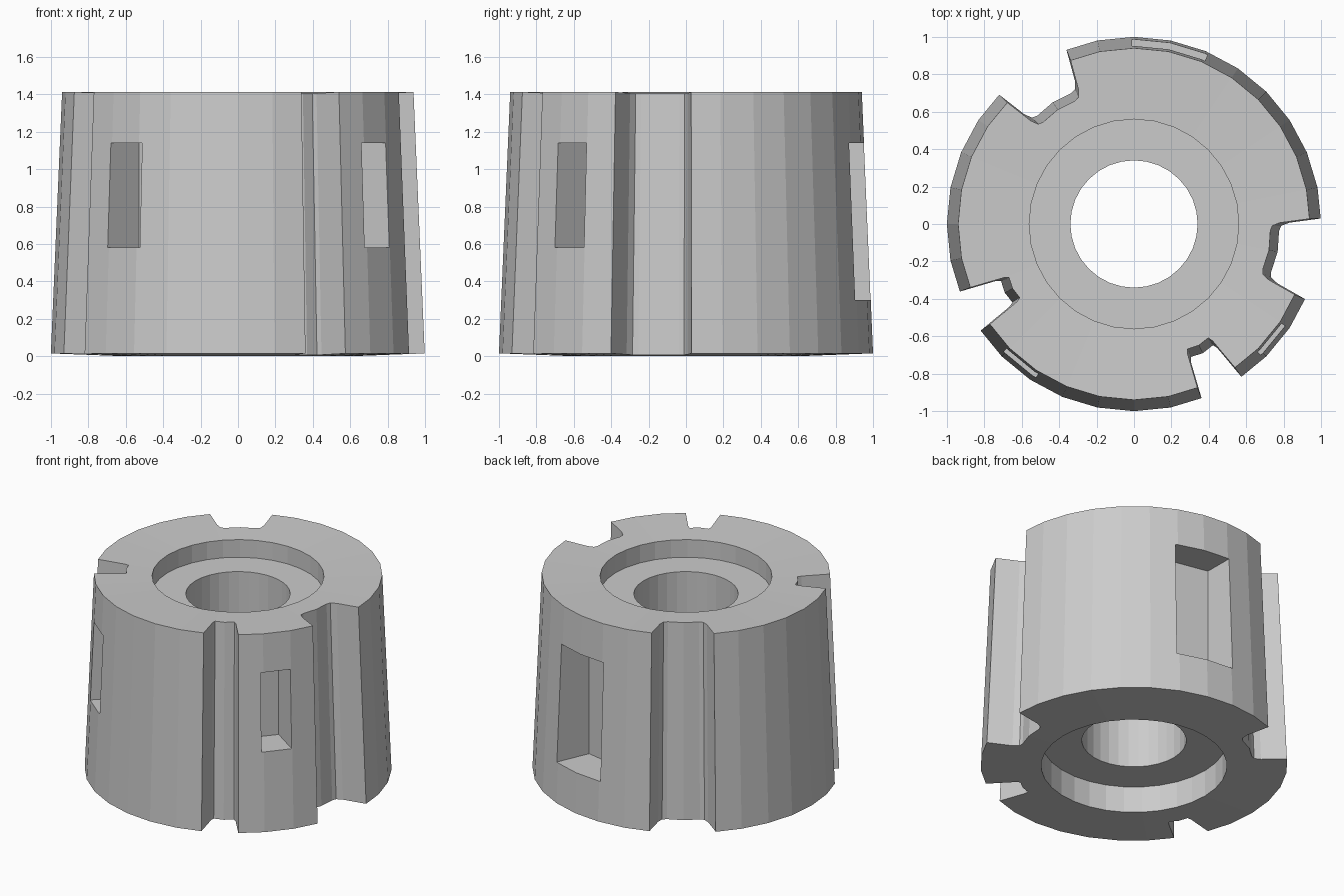
import bpy, bmesh
from math import sin, cos, pi, radians

if "Cube" in bpy.data.objects:
    bpy.data.objects.remove(bpy.data.objects["Cube"])

STEP = 360 / 32          # the body is a 32-sided tapered drum
TAPER = 0.94             # top outline relative to the bottom one


def facet(r, a):
    """Radius at angle a of a 32-gon with corner radius r."""
    return r * cos(pi / 32) / cos(radians(a % STEP - STEP / 2))


# Side slots: start angle, end angle, (inset angle, radius) of one wall and its corner
WIDE = [(0, 1.0), (1.2, 0.83), (2.4, 0.787), (4.5, 0.776)]
NARROW = [(0, 1.0), (1.2, 0.80), (2.0, 0.773)]
SLOTS = [(-23.7, 1.7, WIDE), (111.2, 136.2, WIDE),
         (201.2, 214.8, NARROW), (291.2, 305.1, NARROW)]


def outline():
    pts = []
    for i in range(32):
        a = i * STEP
        if not any(s - 0.5 < a + k < e + 0.5 for s, e, _ in SLOTS for k in (0, -360)):
            pts.append((a, 1.0))
    for s, e, wall in SLOTS:
        for d, r in wall:
            r = facet(1.0, s) if d == 0 else r
            pts += [(s + d, r), (e - d, r)]
        pts.append(((s + e) / 2, 0.782))
    return sorted((a % 360, r) for a, r in pts)


def make_object(name, bm):
    bmesh.ops.recalc_face_normals(bm, faces=bm.faces)
    mesh = bpy.data.meshes.new(name)
    bm.to_mesh(mesh)
    bm.free()
    ob = bpy.data.objects.new(name, mesh)
    bpy.context.collection.objects.link(ob)
    return ob


def loft(bm, rings):
    """Join closed rings of points, the last one back to the first."""
    vs = [[bm.verts.new(p) for p in ring] for ring in rings]
    n = len(vs[0])
    for k in range(len(vs)):
        a, b = vs[k], vs[(k + 1) % len(vs)]
        for i in range(n):
            j = (i + 1) % n
            bm.faces.new((a[i], a[j], b[j], b[i]))


def polar(r, a, z):
    return (r * cos(radians(a)), r * sin(radians(a)), z)


# Drum body: bore, lower recess, slotted outside, upper recess
shape = outline()


def circle(r, z):
    return [polar(facet(r, a), a, z) for a, _ in shape]


def outer(scale, z_in, r_in, slope):
    return [polar(r * scale, a, z_in + slope * (r * scale - r_in)) for a, r in shape]


bm = bmesh.new()
loft(bm, [circle(0.34, 0.19), circle(0.605, 0.19), circle(0.605, 0.0),
          outer(1.0, 0.0, 0.605, 0.038),
          outer(TAPER, 1.397, 0.56, 0.04),
          circle(0.56, 1.397), circle(0.56, 1.27), circle(0.34, 1.27)])
drum = make_object("slotted_drum", bm)

# Wall pockets: start angle, end angle, bottom, top
POCKETS = [(224.4, 237.4, 0.58, 1.14), (314, 326, 0.58, 1.14), (66.5, 90.6, 0.30, 1.14)]
for s, e, z0, z1 in POCKETS:
    bm = bmesh.new()
    mid = (s + e) / 2
    plan = [(0.74, s), (1.2, s), (1.2, mid), (1.2, e), (0.74, e)]
    base = bm.faces.new([bm.verts.new(polar(r, a, z0)) for r, a in plan])
    ext = bmesh.ops.extrude_face_region(bm, geom=[base])
    top = [v for v in ext["geom"] if isinstance(v, bmesh.types.BMVert)]
    bmesh.ops.translate(bm, verts=top, vec=(0, 0, z1 - z0))
    if base.is_valid is False or len(bm.faces) < 7:
        bm.faces.new([v for v in bm.verts if v not in top])
    cutter = make_object("pocket_cutter", bm)
    cutter.hide_render = True
    mod = drum.modifiers.new("pocket", 'BOOLEAN')
    mod.object = cutter
    mod.operation = 'DIFFERENCE'
    mod.solver = 'EXACT'
    bpy.context.view_layer.objects.active = drum
    bpy.ops.object.modifier_apply(modifier=mod.name)
    bpy.data.objects.remove(cutter)
